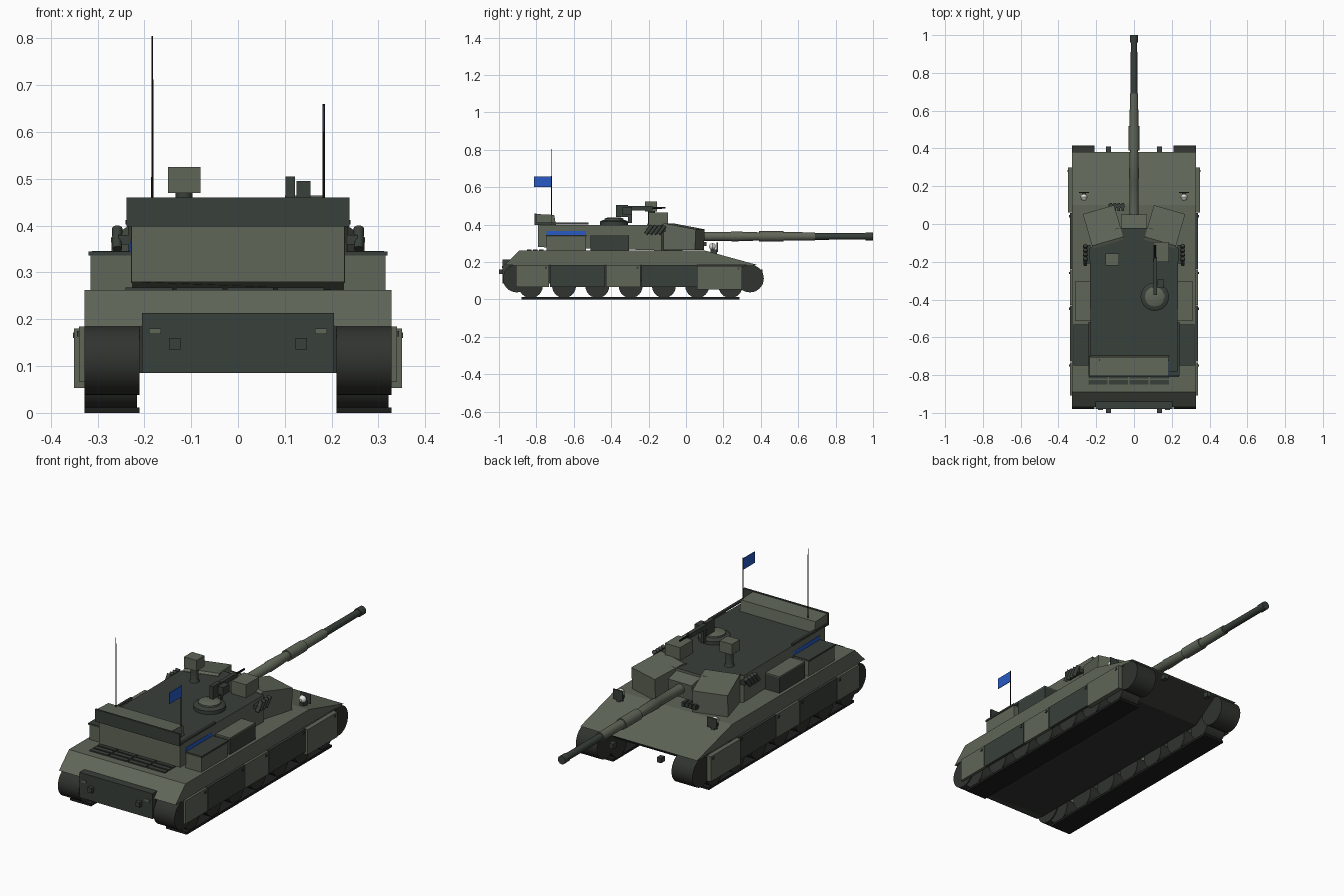
import bpy, math
from mathutils import Matrix, Vector

cube = bpy.data.objects.get("Cube")
if cube:
    bpy.data.objects.remove(cube, do_unlink=True)


def material(name, *rgb):
    m = bpy.data.materials.new(name)
    m.use_nodes = True
    m.diffuse_color = (*rgb, 1)
    m.node_tree.nodes["Principled BSDF"].inputs["Base Color"].default_value = (*rgb, 1)
    return m


olive = material("olive green", .115, .133, .098)
dark = material("dark green", .04, .05, .041)
rubber = material("dark rubber", .03, .033, .028)
black = material("near black", .012, .013, .012)
blue = material("blue", .02, .1, .55)
white = material("lamp white", .75, .75, .7)


def mesh_object(name, verts, faces, mat):
    me = bpy.data.meshes.new(name)
    me.from_pydata(verts, [], faces)
    me.materials.append(mat)
    ob = bpy.data.objects.new(name, me)
    bpy.context.collection.objects.link(ob)
    return ob


def prism(name, profile, x0, x1, mat):
    """Extrude a counter-clockwise (y, z) profile along x."""
    n = len(profile)
    verts = [(x, y, z) for x in (x0, x1) for y, z in profile]
    faces = [tuple(reversed(range(n))), tuple(range(n, n * 2))]
    faces += [(i, (i + 1) % n, (i + 1) % n + n, i + n) for i in range(n)]
    return mesh_object(name, verts, faces, mat)


def box(name, xs, ys, zs, mat):
    (a, b), (c, d) = ys, zs
    return prism(name, [(a, c), (b, c), (b, d), (a, d)], *xs, mat)


def lathe(name, rings, origin, axis, mat, sides=24):
    """Turn (distance, radius) rings around an axis, with closed ends."""
    rot = Vector(axis).to_track_quat("Z", "Y").to_matrix()
    verts, faces = [], []
    for d, r in rings:
        for i in range(sides):
            a = math.tau * i / sides
            verts.append(Vector(origin) + rot @ Vector((r * math.cos(a), r * math.sin(a), d)))
    for k in range(len(rings) - 1):
        for i in range(sides):
            p, q = k * sides + i, k * sides + (i + 1) % sides
            faces.append((p, q, q + sides, p + sides))
    faces.append(tuple(reversed(range(sides))))
    faces.append(tuple(range(len(verts) - sides, len(verts))))
    ob = mesh_object(name, verts, faces, mat)
    bpy.ops.object.select_all(action="DESELECT")
    ob.select_set(True)
    bpy.context.view_layer.objects.active = ob
    bpy.ops.object.shade_smooth_by_angle(angle=math.radians(35))
    return ob


def side_box(name, s, xs, ys, zs, mat):
    """Box on one side of the vehicle, s = 1 or -1."""
    return box(name, sorted((s * xs[0], s * xs[1])), ys, zs, mat)


Y, Z = (0, 1, 0), (0, 0, 1)

# Hull
prism("upper_hull", [(-.97, .185), (.38, .185), (.1, .262), (-.89, .262)], -.328, .328, olive)
prism("lower_hull", [(-.95, .085), (.22, .085), (.37, .186), (-.95, .186)], -.21, .21, rubber)
box("rear_plate", (-.205, .205), (-.98, -.94), (.085, .213), dark)
for i in range(3):
    y = -.85 + i * .032
    for j in range(4):
        x = -.24 + j * .108
        box("engine_grille", (x, x + .1), (y, y + .024), (.26, .268), dark)

# Running gear, skirts and hull fittings on both sides
panels = [(-.91, -.73, olive), (-.73, -.43, dark), (-.43, -.24, olive), (-.24, .06, dark)]
for s, side in ((1, "left"), (-1, "right")):
    x0 = .21 if s > 0 else -.328
    for end, y in (("front", .342), ("rear", -.905)):
        lathe(f"{side}_{end}_drum", [(0, .074), (.118, .074)], (x0, y, .112), (1, 0, 0), rubber, 32)
    for i in range(7):
        lathe(f"{side}_road_wheel", [(0, .064), (.112, .064)],
              (x0, -.83 + i * .178, .072), (1, 0, 0), rubber)
    side_box(f"{side}_track_run", s, (.21, .328), (-.88, .285), (0, .012), black)
    for a, b, mat in panels:
        side_box(f"{side}_skirt", s, (.326, .34), (a + .002, b - .002), (.067, .185), mat)
        side_box(f"{side}_skirt_bolt", s, (.34, .344), (b - .025, b - .013), (.163, .175), dark)
    side_box(f"{side}_front_skirt", s, (.326, .35), (.06, .3), (.053, .18), olive)
    side_box(f"{side}_skirt_bolt", s, (.35, .353), (.275, .287), (.16, .172), dark)

    # Tow hooks and tail lamps
    for end, y in (("rear", -1), ("front", .38)):
        side_box(f"{side}_{end}_tow_hook", s, (.123, .147), (y, y + .03), (.135, .16), dark)
    side_box(f"{side}_tail_lamp", s, (.165, .19), (-.985, -.98), (.168, .18), olive)

    # Headlamp with guard
    lathe(f"{side}_headlamp", [(-.018, .006), (-.012, .014), (0, .019), (.012, .014), (.016, .008)],
          (s * .265, .142, .283), Y, white, 16)
    side_box(f"{side}_lamp_guard", s, (.238, .292), (.164, .17), (.255, .305), dark)
    side_box(f"{side}_lamp_foot", s, (.255, .275), (.13, .165), (.235, .268), dark)

    # Stowage boxes beside the turret
    side_box(f"{side}_rear_stowage", s, (.225, .315), (-.745, -.535), (.26, .336), olive)
    side_box(f"{side}_rear_stowage_lid", s, (.225, .319), (-.748, -.532), (.336, .345), dark)
    side_box(f"{side}_front_stowage", s, (.225, .312), (-.51, -.305), (.26, .34), dark)
    side_box(f"{side}_front_stowage_lid", s, (.225, .312), (-.51, -.305), (.34, .346), olive)
    side_box(f"{side}_blue_band", s, (.225, .231), (-.745, -.535), (.338, .365), blue)

    # Smoke launchers
    for i in range(4):
        lathe(f"{side}_smoke_tube", [(0, .01), (.055, .011)],
              (s * .258, -.215 + i * .023, .35), (0, .6, .8), dark, 12)
    side_box(f"{side}_launcher_bracket", s, (.23, .255), (-.21, -.11), (.36, .38), dark)

    # Angled armour cheek
    cheek = prism(f"{side}_cheek", [(-.095, .265), (.09, .265), (.095, .375), (-.08, .407), (-.095, .4)],
                  -.086, .086, olive)
    cheek.data.transform(Matrix.Translation((s * .162, -.015, 0)) @ Matrix.Rotation(-s * .28, 4, "Z"))

    # Bustle rail
    side_box(f"{side}_bustle_rail", s, (.228, .24), (-.805, -.52), (.402, .412), dark)

# Turret body: plan outline extruded upward, with a dark roof
plan = [(-.228, -.79), (.228, -.79), (.235, -.13), (.09, -.02), (-.09, -.02), (-.235, -.13)]
n = len(plan)
verts = [(x, y, z) for z in (.262, .398) for x, y in plan]
faces = [tuple(reversed(range(n))), tuple(range(n, n * 2))]
faces += [(i, (i + 1) % n, (i + 1) % n + n, i + n) for i in range(n)]
turret = mesh_object("turret", verts, faces, olive)
turret.data.materials.append(dark)
for f in turret.data.polygons:
    f.material_index = 1 if f.normal.z > .9 else 0
for v in turret.data.vertices:
    if v.co.y < -.7 and v.co.z < .3:
        v.co.z = .28

# Bustle stowage
box("bustle_floor", (-.238, .238), (-.81, -.78), (.398, .411), dark)
box("bustle_back_panel", (-.238, .238), (-.81, -.8), (.409, .46), dark)
prism("bustle_bin", [(-.8, .398), (-.695, .398), (-.705, .452), (-.8, .457)], -.235, .185, olive)

# Gun
prism("mantlet", [(-.06, .28), (.04, .29), (.05, .37), (-.03, .388), (-.06, .388)], -.068, .068, olive)
gun_z = .337
lathe("barrel_sleeve", [(0, .024), (.21, .024), (.215, .027), (.36, .022), (.36, .028),
                        (.49, .028), (.49, .023), (.66, .022)], (0, .03, gun_z), Y, olive)
lathe("barrel_tube", [(0, .018), (.29, .017)], (0, .68, gun_z), Y, dark)
lathe("muzzle", [(0, .021), (.04, .021)], (0, .96, gun_z), Y, dark)
box("spare_link_bar", (-.135, -.05), (.085, .105), (.29, .303), dark)
for i in range(4):
    x = -.13 + i * .021
    box("spare_link", (x, x + .014), (.07, .11), (.285, .308), dark)

# Commander's cupola and machine gun
cx, cy = .11, -.385
lathe("cupola", [(0, .075), (.018, .075), (.026, .062)], (cx, cy, .398), Z, dark, 28)
lathe("cupola_hatch", [(0, .052), (.008, .052), (.015, .03)], (cx, cy, .424), Z, olive, 28)
box("gun_post", (.105, .12), (-.31, -.29), (.41, .485), dark)
box("gun_ammo_box", (.125, .155), (-.34, -.29), (.455, .495), dark)
box("gun_shield", (.102, .122), (-.375, -.31), (.44, .505), dark)
box("gun_receiver", (.102, .122), (-.31, -.18), (.477, .5), dark)
lathe("gun_barrel", [(0, .006), (.08, .005)], (.112, -.19, .49), Y, black, 10)

# Sights
box("gunner_sight", (.1, .185), (-.2, -.095), (.398, .464), olive)
lathe("sight_pedestal", [(0, .024), (.012, .018), (.075, .018)], (-.115, -.185, .398), Z, dark, 16)
box("commander_sight", (-.15, -.08), (-.22, -.155), (.47, .525), olive)

# Aerials and flag
lathe("aerial", [(0, .0025), (.41, .0018)], (-.183, -.72, .395), Z, black, 8)
lathe("flag_pole", [(0, .0025), (.265, .0025)], (.183, -.72, .395), Z, black, 8)
box("flag", (.1815, .1845), (-.812, -.722), (.6, .657), blue)
